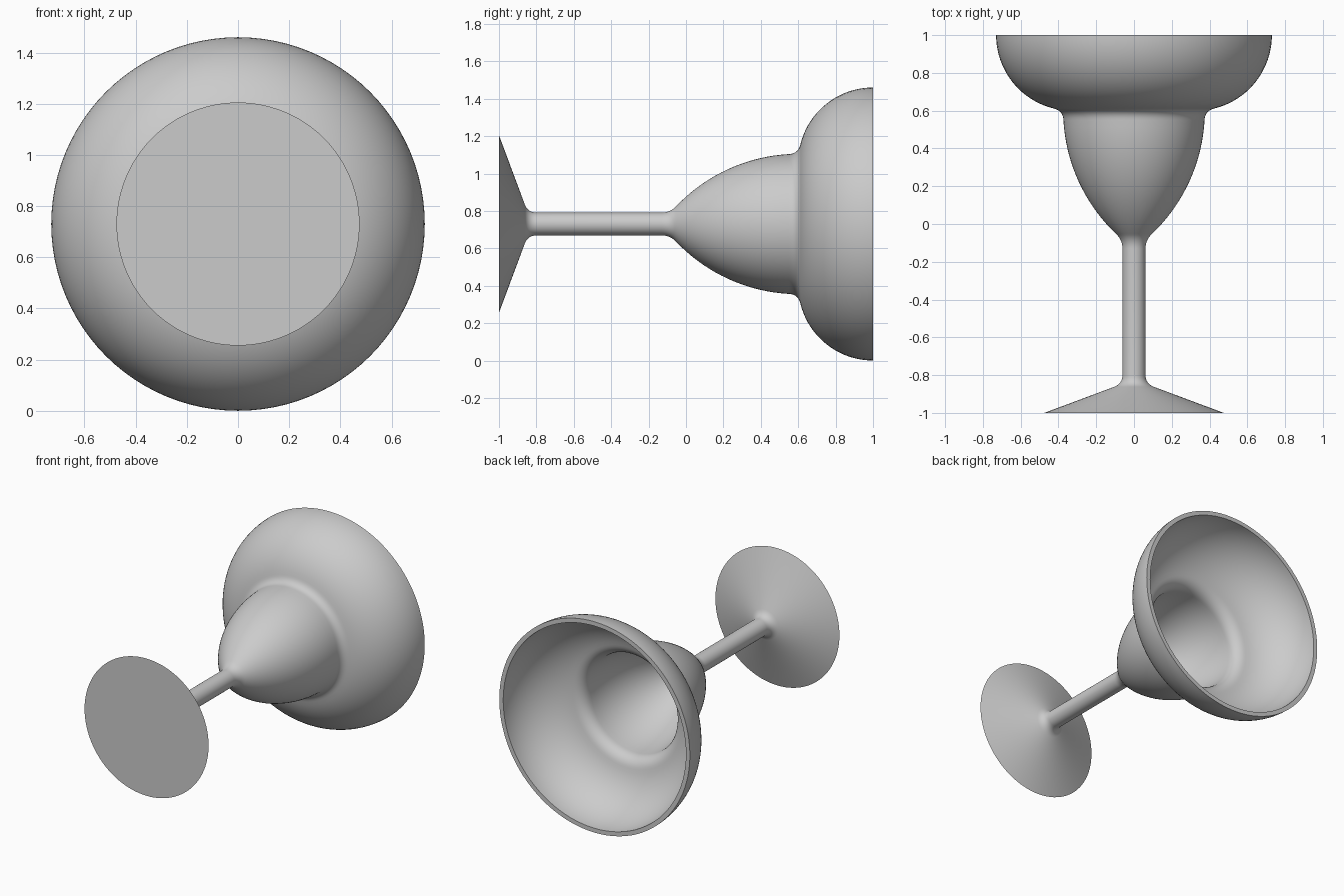
import bpy, bmesh, math
from mathutils import Vector

if "Cube" in bpy.data.objects:
    bpy.data.objects.remove(bpy.data.objects["Cube"])

CENTER_Z = 0.73
SEGMENTS = 96
WALL = 0.03


def arc(cy, cr, radius, a0, a1, n):
    """Points (y, r) on a circle, angles in degrees."""
    angles = [math.radians(a0 + (a1 - a0) * i / n) for i in range(n + 1)]
    return [(cy + radius * math.cos(a), cr + radius * math.sin(a)) for a in angles]


def fillet(p0, corner, p1, n=8):
    """Interior points of a smooth blend between two profile sections."""
    a, b, c = Vector(p0), Vector(corner), Vector(p1)
    ts = [i / n for i in range(1, n)]
    return [tuple(a * (1 - t) ** 2 + b * 2 * t * (1 - t) + c * t * t) for t in ts]


def offset_inward(points, d):
    """Shift a profile towards the axis side by the wall thickness."""
    out = []
    for i in range(1, len(points) - 1):
        t = (Vector(points[i + 1]) - Vector(points[i - 1])).normalized()
        out.append((points[i][0] + t.y * d, points[i][1] - t.x * d))
    return out


# Foot and stem
foot = [(-1.0, 0.0), (-1.0, 0.475), (-0.862, 0.105)]
stem = [(-0.80, 0.061), (-0.13, 0.061)]
foot_blend = fillet(foot[-1], (-0.845, 0.061), stem[0])

# Lower cup and wide upper bowl
cup = arc(0.6, -0.525, 0.9, 136.3, 93.2, 18)
bowl = arc(1.0, 0.33, 0.4, 166.0, 90.0, 20)
stem_blend = fillet(stem[-1], (-0.083, 0.061), cup[0])
bowl_blend = fillet(cup[-1], (0.6, 0.375), bowl[0])

# Hollow inside follows the outside at constant wall thickness
inside = offset_inward(cup + bowl_blend + bowl, WALL)
inside = inside[::-1] + [(-0.045, 0.04), (-0.055, 0.0)]
rim = [(1.0, 0.33 + 0.4 - WALL)]

profile = (foot + foot_blend + stem + stem_blend + cup + bowl_blend + bowl
           + rim + inside)

# Revolve the profile around the y axis
bm = bmesh.new()
verts = [bm.verts.new((r, y, 0)) for y, r in profile]
edges = [bm.edges.new(pair) for pair in zip(verts, verts[1:])]
bmesh.ops.spin(bm, geom=verts + edges, cent=(0, 0, 0), axis=(0, 1, 0),
               angle=math.tau, steps=SEGMENTS, use_merge=True)
bmesh.ops.remove_doubles(bm, verts=bm.verts, dist=0.0002)
bmesh.ops.recalc_face_normals(bm, faces=bm.faces)
bmesh.ops.translate(bm, verts=bm.verts, vec=(0, 0, CENTER_Z))

mesh = bpy.data.meshes.new("margarita_glass")
bm.to_mesh(mesh)
bm.free()
glass = bpy.data.objects.new("margarita_glass", mesh)
bpy.context.collection.objects.link(glass)

grey = bpy.data.materials.new("light_grey")
grey.diffuse_color = (0.6, 0.6, 0.6, 1)
grey.use_nodes = True
grey.node_tree.nodes["Principled BSDF"].inputs["Base Color"].default_value = grey.diffuse_color
mesh.materials.append(grey)

bpy.context.view_layer.objects.active = glass
glass.select_set(True)
bpy.ops.object.shade_smooth_by_angle(angle=math.radians(35))
